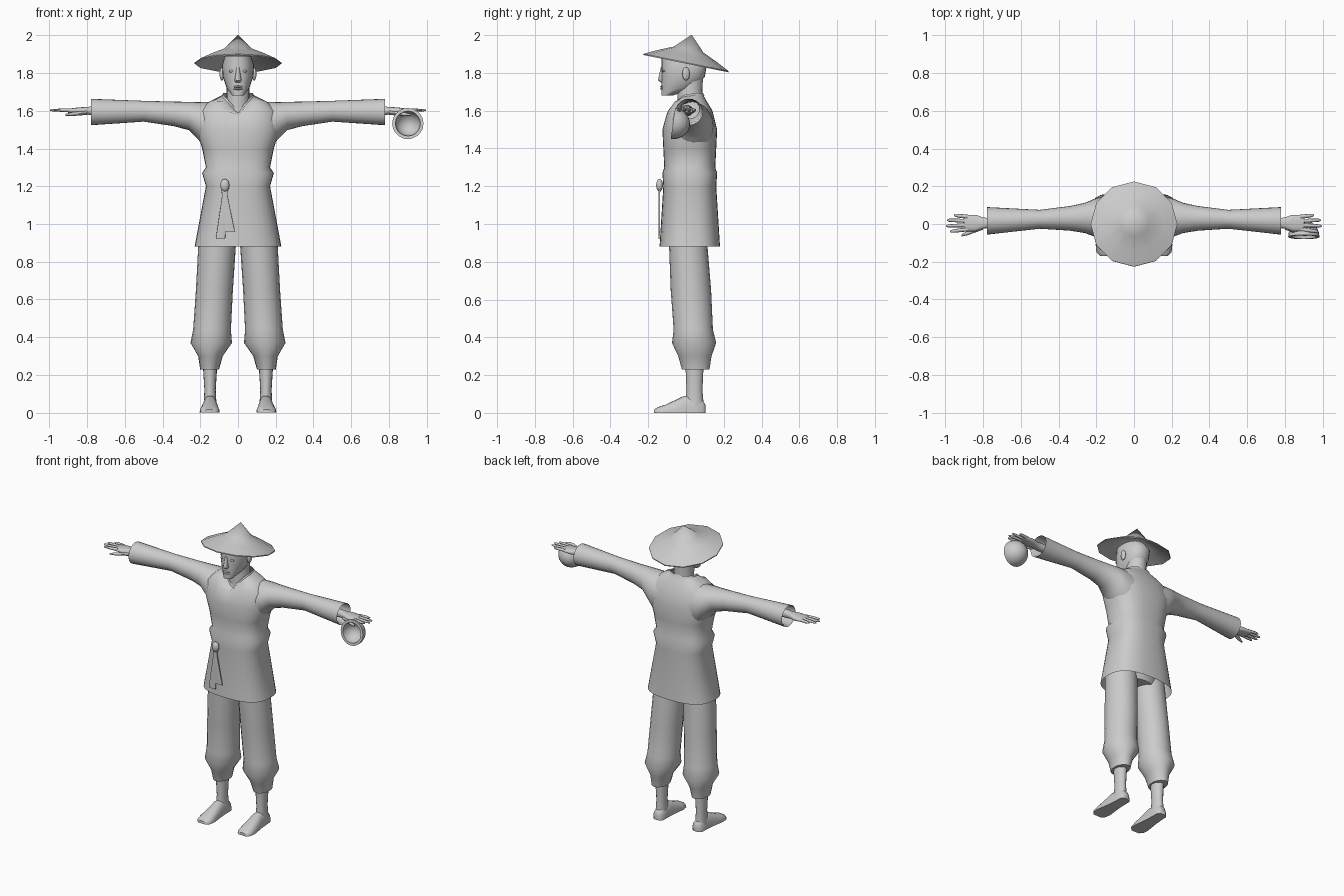
import bpy, bmesh, math
from mathutils import Vector, Matrix

cube = bpy.data.objects.get("Cube")
if cube:
    bpy.data.objects.remove(cube)

clay = bpy.data.materials.new("plain grey")
clay.use_nodes = True
grey = (.6, .6, .6, 1)
clay.diffuse_color = grey
clay.node_tree.nodes["Principled BSDF"].inputs["Base Color"].default_value = grey

# Component order (along, across, up) for each loft direction
components = {"z": (2, 0, 1), "x": (0, 1, 2), "y": (1, 0, 2)}


def finish(name, bm, side=1, angle=50):
    """Turn a bmesh into a shaded object, mirrored in x when side is negative."""
    for vert in bm.verts:
        vert.co.x *= side
    bmesh.ops.recalc_face_normals(bm, faces=bm.faces)
    mesh = bpy.data.meshes.new(name)
    bm.to_mesh(mesh)
    bm.free()
    mesh.materials.append(clay)
    part = bpy.data.objects.new(name, mesh)
    bpy.context.collection.objects.link(part)
    bpy.ops.object.select_all(action="DESELECT")
    bpy.context.view_layer.objects.active = part
    part.select_set(True)
    bpy.ops.object.shade_smooth_by_angle(angle=math.radians(angle))
    return part


def bridge(bm, lower, upper):
    """Join two rings of equal length with a band of quads."""
    count = len(lower)
    for i in range(count):
        j = (i + 1) % count
        bm.faces.new((lower[i], lower[j], upper[j], upper[i]))


def loft(name, axis, centre, sections, sides=20, power=2, capped=True, side=1, adjust=None):
    """Skin superellipse rings given as (position, half width, half depth).
    The centre rule places each ring from those same three values."""
    bm = bmesh.new()
    along, across, up = components[axis]
    rings = []
    for position, width, depth in sections:
        middle = centre(position, width, depth)
        ring = []
        for i in range(sides):
            turn = math.tau * i / sides
            c, s = math.cos(turn), math.sin(turn)
            point = Vector()
            point[along] = position
            point[across] = middle[0] + width * math.copysign(abs(c) ** (2 / power), c)
            point[up] = middle[1] + depth * math.copysign(abs(s) ** (2 / power), s)
            if adjust:
                adjust(point)
            ring.append(bm.verts.new(point))
        rings.append(ring)
    for lower, upper in zip(rings, rings[1:]):
        bridge(bm, lower, upper)
    if capped:
        bm.faces.new(rings[0])
        bm.faces.new(rings[-1])
    return finish(name, bm, side)


def blob(name, centre, size, side=1):
    bm = bmesh.new()
    bmesh.ops.create_uvsphere(bm, u_segments=14, v_segments=8, radius=1)
    bm.transform(Matrix.Translation(centre) @ Matrix.Diagonal((*size, 1)))
    return finish(name, bm, side)


def lathe(name, profile, steps, place, tilt, angle=50):
    """Spin a (radius, height) profile, then tilt it about x and place it."""
    bm = bmesh.new()
    verts = [bm.verts.new((radius, 0, height)) for radius, height in profile]
    edges = [bm.edges.new(pair) for pair in zip(verts, verts[1:])]
    bmesh.ops.spin(bm, geom=verts + edges, axis=(0, 0, 1), cent=(0, 0, 0),
                   angle=math.tau, steps=steps)
    bmesh.ops.remove_doubles(bm, verts=bm.verts, dist=.0005)
    bm.transform(Matrix.Translation(place) @ Matrix.Rotation(math.radians(tilt), 4, "X"))
    return finish(name, bm, angle=angle)


def dip_neckline(point):
    """Pull the upper front of the tunic down into a V."""
    if point.z > 1.6 and point.y < .03:
        point.z -= (point.z - 1.58) * .9 * max(0, 1 - abs(point.x) / .085)


def flatten_sole(point):
    point.z = max(point.z, 0)


# Tunic with flared hem, sash bulge and V neck
neck_sides = 32
tunic = loft("tunic", "z", lambda z, width, depth: (0, .02), [
    (.88, .23, .16), (1.2, .17, .14), (1.27, .19, .145), (1.3, .17, .135), (1.4, .19, .14),
    (1.5, .22, .145), (1.6, .21, .12), (1.65, .15, .09), (1.685, .08, .07)],
    sides=neck_sides, power=2.6, capped=False, adjust=dip_neckline)

# Collar band following the neck opening
rim = [vert.co.copy() for vert in tunic.data.vertices[-neck_sides:]]
bm = bmesh.new()
outward = [Vector((point.x, point.y - .02, 0)).normalized() * .008 for point in rim]
lift = Vector((0, 0, .008))
lower = [bm.verts.new(point + out - lift) for point, out in zip(rim, outward)]
upper = [bm.verts.new(point + lift) for point in rim]
bridge(bm, lower, upper)
finish("collar", bm)

# Sash knot with two hanging tails
blob("sash_knot", (-.07, -.14, 1.205), (.025, .018, .034))
for name, bottom, swing in (("long_sash_tail", .92, -.1), ("short_sash_tail", .96, .15)):
    loft(name, "z", lambda z, width, depth: (-.07 + swing * (1.15 - z), -.142),
         [(bottom, .025, .004), (1.2, .012, .004)], sides=12, power=8)

# Head, neck and face, the face plane held level at the front
loft("neck", "z", lambda z, width, depth: (0, .02), [(1.56, .075, .07), (1.64, .06, .064), (1.78, .06, .07)])
loft("head", "z", lambda z, width, depth: (0, depth - .13), [
    (1.68, .03, .03), (1.72, .06, .09), (1.78, .08, .115), (1.84, .085, .12), (1.89, .07, .1)],
    sides=24, power=2.2)
loft("nose", "z", lambda z, width, depth: (0, -.12), [
    (1.75, .015, .015), (1.76, .02, .03), (1.83, .009, .014)], sides=10)
for name, height in (("upper_lip", 1.727), ("lower_lip", 1.716)):
    blob(name, (0, -.126, height), (.025, .011, .006))

# Straw hat tipped backwards, its underside a thin offset of its top
straw = [(0, .15), (.08, .07), (.16, .035), (.23, 0)]
underside = [(radius, height - .006) for radius, height in reversed(straw)]
lathe("straw_hat", straw + underside, 12, (0, 0, 1.855), -11.5, angle=35)

# Deep bowl below the left hand, open towards the front
arc = [math.radians(degrees) for degrees in range(0, 91, 15)]
outer = [(.083 * math.sin(a), .09 * (1 - math.cos(a))) for a in arc]
inner = [(radius * .8, .018 + height * .8) for radius, height in reversed(outer)]
lathe("bowl", outer + inner, 20, (.9, .02, 1.52), 82)

for side, label in ((1, "left"), (-1, "right")):
    # Eye and ear
    blob(label + "_eye", (.034, -.115, 1.81), (.016, .012, .007), side)
    blob(label + "_ear", (.086, 0, 1.795), (.012, .02, .035), side)

    # Sleeve hanging from a level shoulder line, its open cuff turned inwards
    loft(label + "_sleeve", "x", lambda x, width, depth: (.04 - .03 * x, 1.645 + .03 * x * x - depth), [
        (.1, .11, .14), (.17, .11, .125), (.21, .1, .1), (.26, .08, .075), (.34, .065, .065),
        (.5, .05, .055), (.78, .073, .07), (.77, .067, .064), (.66, .05, .05)],
        sides=24, capped=False, side=side)

    # Forearm and palm
    loft(label + "_hand", "x", lambda x, width, depth: (.005, 1.6), [
        (.64, .03, .03), (.77, .026, .024), (.8, .03, .02), (.84, .044, .018), (.9, .044, .011)],
        power=2.4, side=side)

    # Four fanned fingers
    for number, tip in enumerate((.975, .995, .99, .955)):
        spread = number - 1.5
        loft(f"{label}_finger_{number + 1}", "x",
             lambda x, width, depth: (.005 + spread * (.022 + .08 * (x - .88)), 1.603),
             [(.88, .011, .01), (.93, .01, .009), (tip - .01, .008, .006), (tip, .003, .003)],
             sides=8, side=side)

    # Thumb angled forwards and down
    loft(label + "_thumb", "x", lambda x, width, depth: (-.015 - .4 * (x - .8), 1.59 - .1 * (x - .8)), [
        (.8, .015, .012), (.88, .012, .01), (.915, .005, .005)], sides=8, side=side)

    # Baggy trouser leg gathered above the ankle, splaying outwards on the way down
    loft(label + "_trouser_leg", "z",
         lambda z, width, depth: (.164 - .06 * z, .065 - .06 * z), [
             (.23, .05, .073), (.3, .065, .088), (.37, .11, .117), (.44, .1, .104),
             (.65, .098, .107), (.95, .1, .1)], side=side)

    # Bare ankle and foot
    loft(label + "_ankle", "z", lambda z, width, depth: (.148, .045), [
        (.03, .035, .05), (.12, .03, .042), (.25, .038, .048)], sides=16, side=side)
    loft(label + "_foot", "y", lambda y, width, depth: (.148 - .02 * y, 0), [
        (.104, .02, .04), (.09, .035, .065), (.04, .037, .09), (-.01, .04, .09),
        (-.11, .053, .043), (-.15, .048, .03), (-.17, .028, .018)],
        sides=24, power=2.5, side=side, adjust=flatten_sole)

# Trouser seat inside the tunic
loft("trouser_seat", "z", lambda z, width, depth: (0, .01), [
    (.89, .12, .1), (.95, .19, .11), (1.15, .15, .11)])
